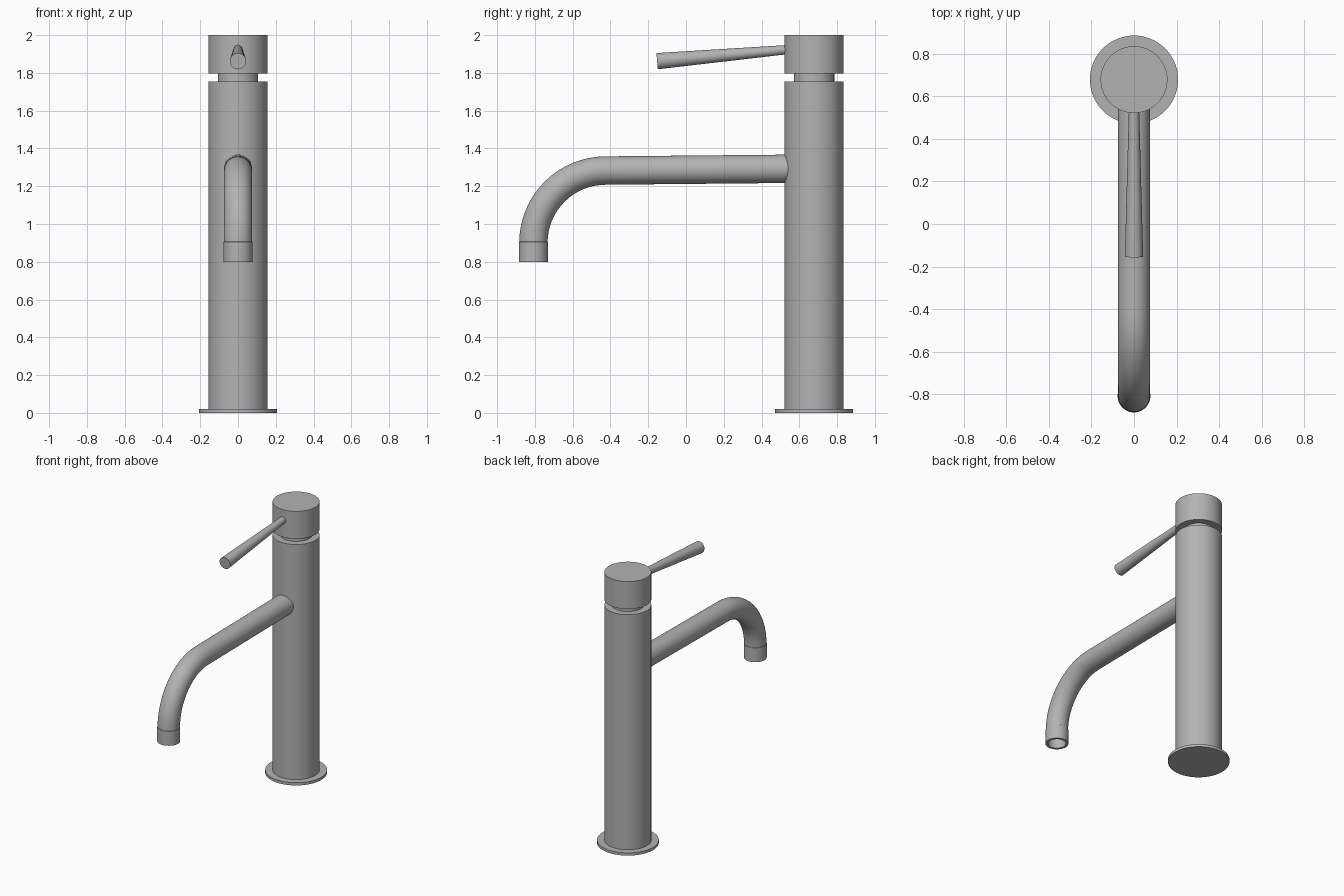
import bpy, math
from mathutils import Vector

cube = bpy.data.objects.get("Cube")
if cube:
    bpy.data.objects.remove(cube, do_unlink=True)

COLUMN_Y = 0.678
SPOUT_Y = -0.808

steel = bpy.data.materials.new("brushed_steel")
steel.use_nodes = True
color = (0.45, 0.45, 0.45, 1)
steel.diffuse_color = color
steel.node_tree.nodes["Principled BSDF"].inputs["Base Color"].default_value = color


def sweep(name, rings, sides=64):
    """Skin circles given as (centre, axis, radius) in the x = 0 plane, capping both ends."""
    verts, faces = [], []
    for centre, axis, radius in rings:
        side = Vector((1, 0, 0))
        up = Vector(axis).normalized().cross(side)
        for i in range(sides):
            a = math.tau * i / sides
            verts.append(Vector(centre) + radius * (math.cos(a) * side + math.sin(a) * up))
    for r in range(len(rings) - 1):
        for i in range(sides):
            j = (i + 1) % sides
            a, b = r * sides, (r + 1) * sides
            faces.append((a + i, a + j, b + j, b + i))
    faces.append(tuple(reversed(range(sides))))
    faces.append(tuple(range(len(verts) - sides, len(verts))))
    mesh = bpy.data.meshes.new(name)
    mesh.from_pydata(verts, [], faces)
    mesh.materials.append(steel)
    obj = bpy.data.objects.new(name, mesh)
    bpy.context.collection.objects.link(obj)
    bpy.ops.object.select_all(action='DESELECT')
    obj.select_set(True)
    bpy.context.view_layer.objects.active = obj
    bpy.ops.object.shade_smooth_by_angle(angle=math.radians(35))
    return obj


def turned(name, y, profile):
    """Upright turned part from (radius, height) pairs."""
    return sweep(name, [((0, y, z), (0, 0, 1), r) for r, z in profile])


# Upright body
turned("base_flange", COLUMN_Y, [(0.207, 0), (0.207, 0.02)])
turned("column", COLUMN_Y, [(0.157, 0.02), (0.157, 1.755)])
turned("neck", COLUMN_Y, [(0.107, 1.755), (0.107, 1.797)])
turned("handle_head", COLUMN_Y, [(0.157, 1.797), (0.157, 2.0)])

# Spout pipe: straight run, then a quarter bend down
bend, bend_z = 0.383, 0.9
path = [((0, COLUMN_Y - 0.06, 1.293), (0, -1, -0.01), 0.075)]
for i in range(17):
    a = math.radians(90 * (1 - i / 16))
    centre = (0, SPOUT_Y + bend * (1 - math.cos(a)), bend_z + bend * math.sin(a))
    path.append((centre, (0, -math.sin(a), -math.cos(a)), 0.075))
sweep("spout_pipe", path)

# Hollow outlet collar
turned("outlet_collar", SPOUT_Y,
       [(0.06, 0.89), (0.06, 0.8), (0.077, 0.8), (0.077, 0.905), (0.073, 0.908)])

# Tapered lever
root, tip = Vector((0, 0.58, 1.927)), Vector((0, -0.153, 1.862))
sweep("lever", [(root, tip - root, 0.023), (tip, tip - root, 0.043)])
